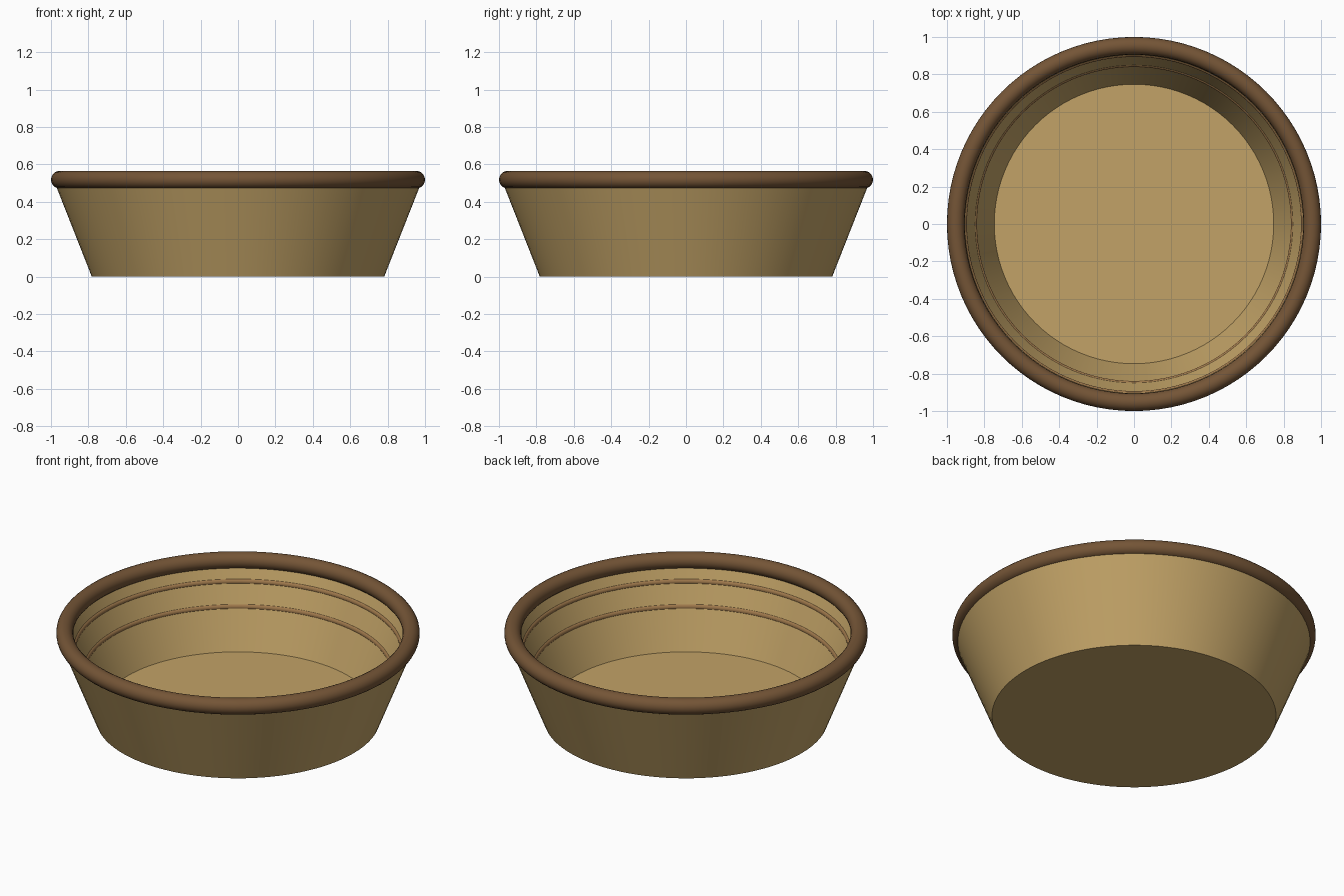
import bpy
import bmesh
import math

cube = bpy.data.objects.get("Cube")
if cube:
    bpy.data.objects.remove(cube, do_unlink=True)


def make_material(name, rgb):
    mat = bpy.data.materials.new(name)
    mat.use_nodes = True
    color = (*rgb, 1.0)
    mat.diffuse_color = color
    bsdf = next(n for n in mat.node_tree.nodes if n.type == 'BSDF_PRINCIPLED')
    bsdf.inputs["Base Color"].default_value = color
    return mat


tan = make_material("tan clay", (0.54, 0.365, 0.135))
ring_brown = make_material("ring brown", (0.34, 0.185, 0.07))
rim_brown = make_material("rim brown", (0.175, 0.09, 0.037))


def smooth(obj):
    bpy.ops.object.select_all(action='DESELECT')
    obj.select_set(True)
    bpy.context.view_layer.objects.active = obj
    bpy.ops.object.shade_smooth_by_angle(angle=math.radians(35))


def lathe(name, profile, mat, steps=96):
    """Revolve a radius/height profile around z."""
    bm = bmesh.new()
    verts = [bm.verts.new((r, 0, z)) for r, z in profile]
    edges = [bm.edges.new(pair) for pair in zip(verts, verts[1:])]
    bmesh.ops.spin(bm, geom=verts + edges, axis=(0, 0, 1), cent=(0, 0, 0),
                   angle=math.tau, steps=steps)
    bmesh.ops.remove_doubles(bm, verts=bm.verts, dist=0.0001)
    bmesh.ops.recalc_face_normals(bm, faces=bm.faces)
    mesh = bpy.data.meshes.new(name)
    bm.to_mesh(mesh)
    bm.free()
    mesh.materials.append(mat)
    obj = bpy.data.objects.new(name, mesh)
    bpy.context.collection.objects.link(obj)
    smooth(obj)
    return obj


def torus(name, radius, thickness, z, mat):
    bpy.ops.mesh.primitive_torus_add(
        major_radius=radius, minor_radius=thickness, location=(0, 0, z),
        major_segments=96, minor_segments=20)
    obj = bpy.context.object
    obj.name = name
    obj.data.materials.append(mat)
    smooth(obj)
    return obj


# Tapered bowl: underside, outer wall, hidden lip, inner wall, floor
lathe("bowl", [(0, 0), (0.782, 0), (0.985, 0.515), (0.942, 0.515),
               (0.747, 0.055), (0, 0.055)], tan)

# Rounded rim
torus("rim", 0.953, 0.047, 0.518, rim_brown)

# Two slim rings set into the inner wall
torus("lower_inner_ring", 0.857, 0.018, 0.28, ring_brown)
torus("upper_inner_ring", 0.911, 0.018, 0.408, ring_brown)
